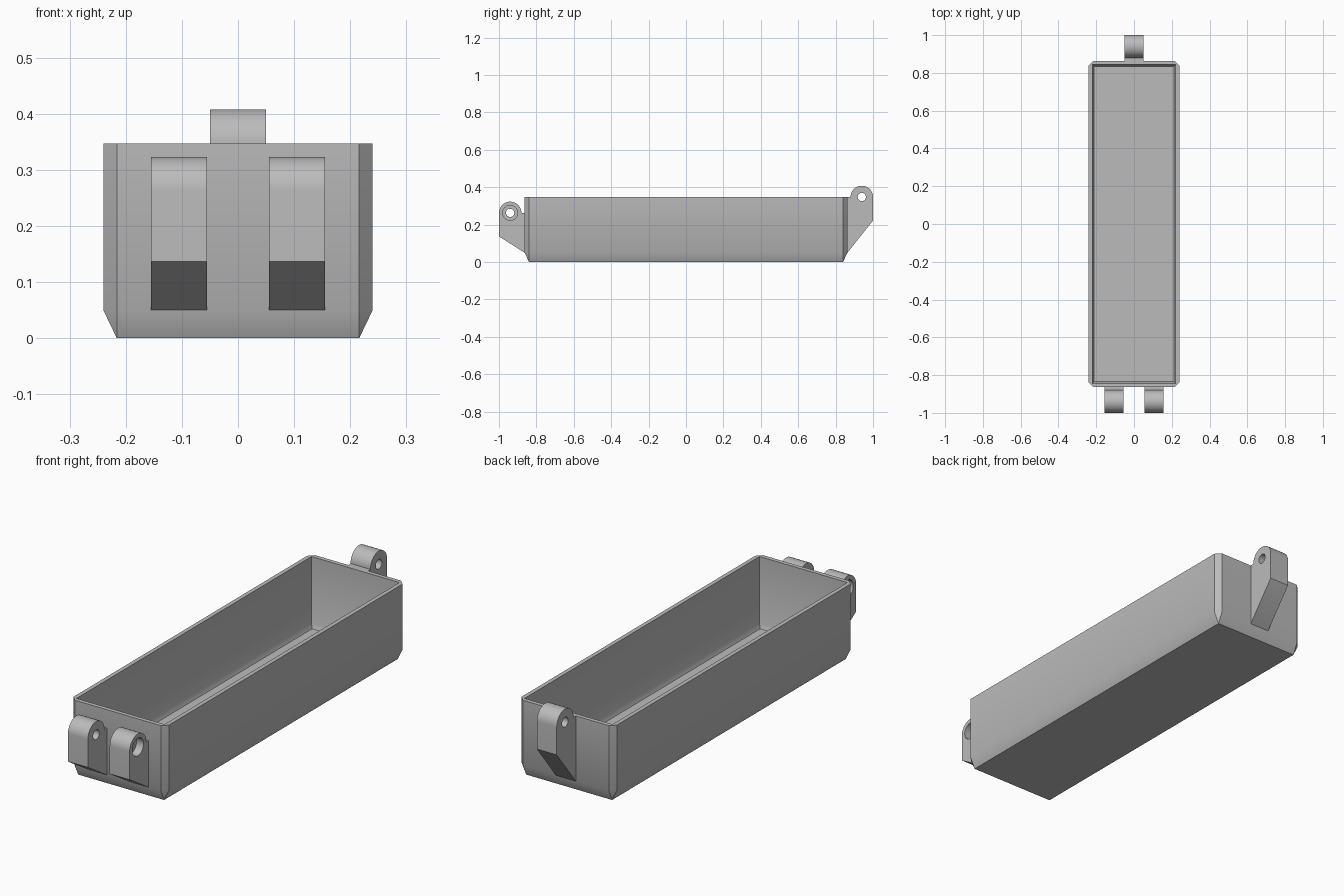
import bpy, bmesh, math
from mathutils import Matrix

if "Cube" in bpy.data.objects:
    bpy.data.objects.remove(bpy.data.objects["Cube"])

grey = bpy.data.materials.new("plain grey")
grey.use_nodes = True
GREY = (0.5, 0.5, 0.5, 1)
grey.diffuse_color = GREY
grey.node_tree.nodes["Principled BSDF"].inputs["Base Color"].default_value = GREY


def make_object(name, bm):
    bmesh.ops.recalc_face_normals(bm, faces=bm.faces)
    mesh = bpy.data.meshes.new(name)
    bm.to_mesh(mesh)
    bm.free()
    mesh.materials.append(grey)
    obj = bpy.data.objects.new(name, mesh)
    bpy.context.collection.objects.link(obj)
    return obj


def smooth(obj):
    bpy.ops.object.select_all(action='DESELECT')
    obj.select_set(True)
    bpy.context.view_layer.objects.active = obj
    bpy.ops.object.shade_smooth_by_angle(angle=math.radians(32))


# Tray: every ring has two points per corner, so rings loft directly;
# a zero chamfer merges the pair into a sharp corner
HX, HY, TOP, BEND = 0.24, 0.863, 0.347, 0.05
CH, WALL, FLOOR = 0.024, 0.019, 0.025


def ring(bm, x, y, z, c):
    pts = []
    for sx, sy in ((1, 1), (-1, 1), (-1, -1), (1, -1)):
        pair = [(sx * x, sy * (y - c), z), (sx * (x - c), sy * y, z)]
        pts += pair if sx * sy > 0 else pair[::-1]
    return [bm.verts.new(p) for p in pts]


bm = bmesh.new()
rings = [ring(bm, HX - CH, HY - CH, 0, 0),
         ring(bm, HX, HY, BEND, CH),
         ring(bm, HX, HY, TOP, CH),
         ring(bm, HX - WALL, HY - WALL, TOP, 0),
         ring(bm, HX - WALL, HY - WALL, FLOOR + 0.02, 0),
         ring(bm, HX - WALL - 0.01, HY - WALL - 0.01, FLOOR, 0)]
for a, b in zip(rings, rings[1:]):
    for i in range(8):
        j = (i + 1) % 8
        bm.faces.new((a[i], a[j], b[j], b[i]))
bm.faces.new(rings[0])
bm.faces.new(rings[-1])
bmesh.ops.remove_doubles(bm, verts=bm.verts, dist=0.0001)
smooth(make_object("tray", bm))


# Hinge knuckles: a rounded bracket profile swept across x, then bored
R, PIVOT = 0.06, 0.94


def cylinder(name, radius, x0, x1, y, z):
    bm = bmesh.new()
    place = Matrix.Translation(((x0 + x1) / 2, y, z)) @ Matrix.Rotation(math.pi / 2, 4, 'Y')
    bmesh.ops.create_cone(bm, cap_ends=True, segments=48, radius1=radius,
                          radius2=radius, depth=x1 - x0, matrix=place)
    obj = make_object(name, bm)
    obj.hide_render = True
    return obj


def knuckle(name, x0, x1, side, pivot_z, heel_z, bore_x=None):
    inner = HY - 0.01
    arc = [(PIVOT + R * math.cos(t), pivot_z + R * math.sin(t))
           for t in (math.pi * i / 24 for i in range(25))]
    foot = [(PIVOT - R, min(pivot_z, TOP)), (inner, min(pivot_z, TOP)),
            (inner, BEND - 0.005), (HY, BEND), (PIVOT + R, heel_z)]
    bm = bmesh.new()
    face = bm.faces.new([bm.verts.new((x0, side * y, z)) for y, z in arc + foot])
    swept = bmesh.ops.extrude_face_region(bm, geom=[face])["geom"]
    bmesh.ops.translate(bm, vec=(x1 - x0, 0, 0),
                        verts=[v for v in swept if isinstance(v, bmesh.types.BMVert)])
    bmesh.ops.remove_doubles(bm, verts=bm.verts, dist=0.0001)
    obj = make_object(name, bm)

    cutters = [cylinder("pin_hole_cutter", 0.022, x0 - 0.02, x1 + 0.02,
                        side * PIVOT, pivot_z)]
    if bore_x:
        cutters.append(cylinder("counterbore_cutter", 0.04, *bore_x,
                                side * PIVOT, pivot_z))
    bpy.context.view_layer.objects.active = obj
    for cutter in cutters:
        mod = obj.modifiers.new("bore", 'BOOLEAN')
        mod.operation, mod.solver, mod.object = 'DIFFERENCE', 'EXACT', cutter
        bpy.ops.object.modifier_apply(modifier=mod.name)
        bpy.data.objects.remove(cutter)
    smooth(obj)


knuckle("front_left_knuckle", 0.055, 0.155, -1, 0.263, 0.137, (0.12, 0.18))
knuckle("front_right_knuckle", -0.155, -0.055, -1, 0.263, 0.137, (-0.18, -0.12))
knuckle("back_knuckle", -0.05, 0.05, 1, 0.348, 0.222)
